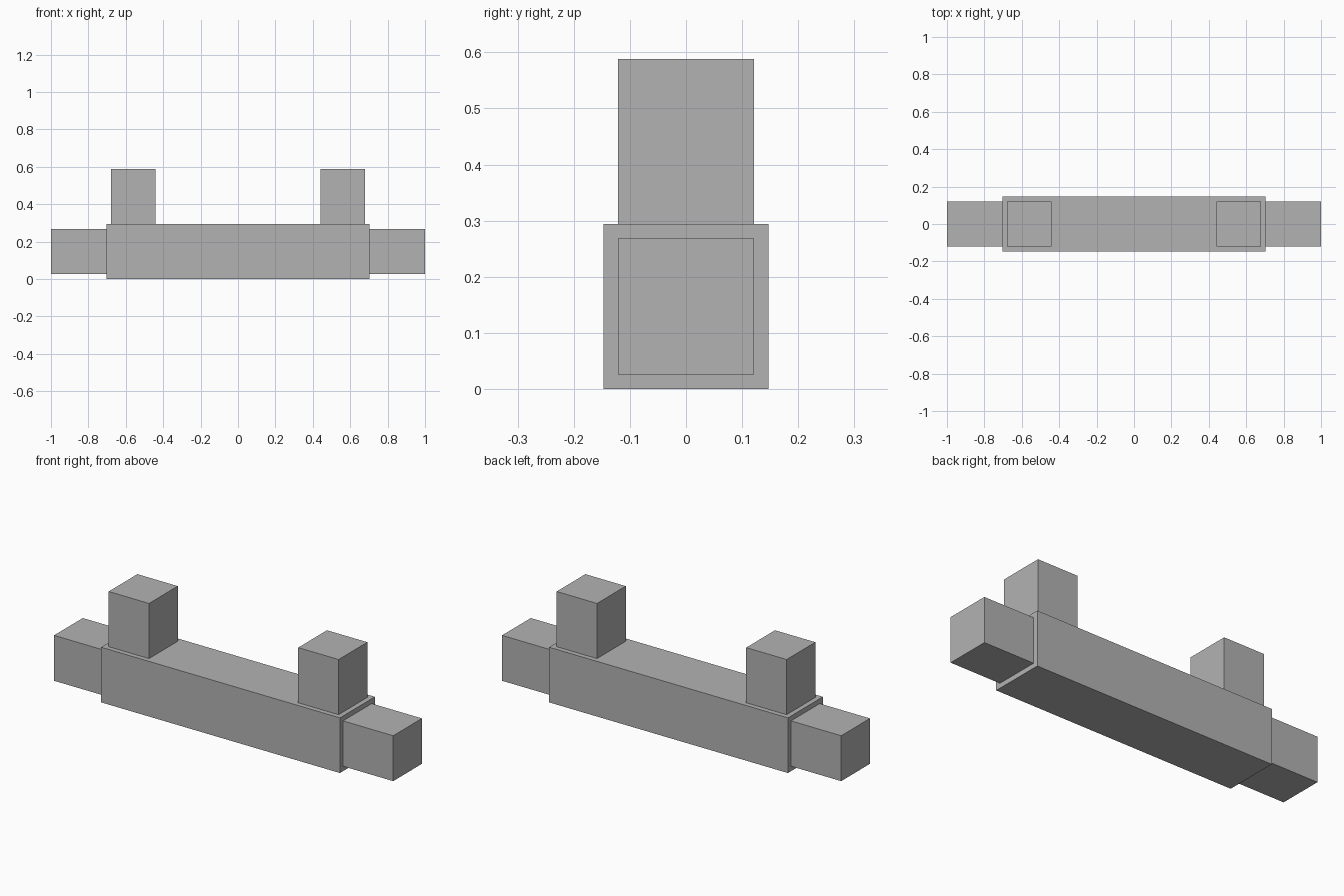
import bpy

# Remove the default object
cube = bpy.data.objects.get("Cube")
if cube:
    bpy.data.objects.remove(cube, do_unlink=True)

# Single plain grey material
GREY = (0.45, 0.45, 0.45, 1.0)
grey = bpy.data.materials.new("plain_grey")
grey.use_nodes = True
grey.diffuse_color = GREY
shader = next(n for n in grey.node_tree.nodes if n.type == "BSDF_PRINCIPLED")
shader.inputs["Base Color"].default_value = GREY


def box(name, low, high):
    """Add a flat-sided box between two opposite corners."""
    centre = [(a + b) / 2 for a, b in zip(low, high)]
    bpy.ops.mesh.primitive_cube_add(size=1, location=centre)
    obj = bpy.context.object
    obj.name = name
    obj.scale = [b - a for a, b in zip(low, high)]
    bpy.ops.object.transform_apply(location=False, rotation=False, scale=True)
    obj.data.materials.append(grey)
    return obj


BEAM_END, BEAM_HALF, BEAM_TOP = 0.704, 0.147, 0.294
SMALL_HALF = 0.121          # half width of the posts and end blocks
POST_X, POST_TOP = 0.559, 0.588

# Long central beam
box("main_beam", (-BEAM_END, -BEAM_HALF, 0), (BEAM_END, BEAM_HALF, BEAM_TOP))

# Matching end blocks and upright posts on both sides
for side, sign in (("left", 1), ("right", -1)):
    inner, outer = sorted((sign * BEAM_END, sign * 1.0))
    box(side + "_end_block",
        (inner, -SMALL_HALF, BEAM_HALF - SMALL_HALF),
        (outer, SMALL_HALF, BEAM_HALF + SMALL_HALF))
    x = sign * POST_X
    box(side + "_post",
        (x - SMALL_HALF + 0.002, -SMALL_HALF, BEAM_TOP),
        (x + SMALL_HALF - 0.002, SMALL_HALF, POST_TOP))
